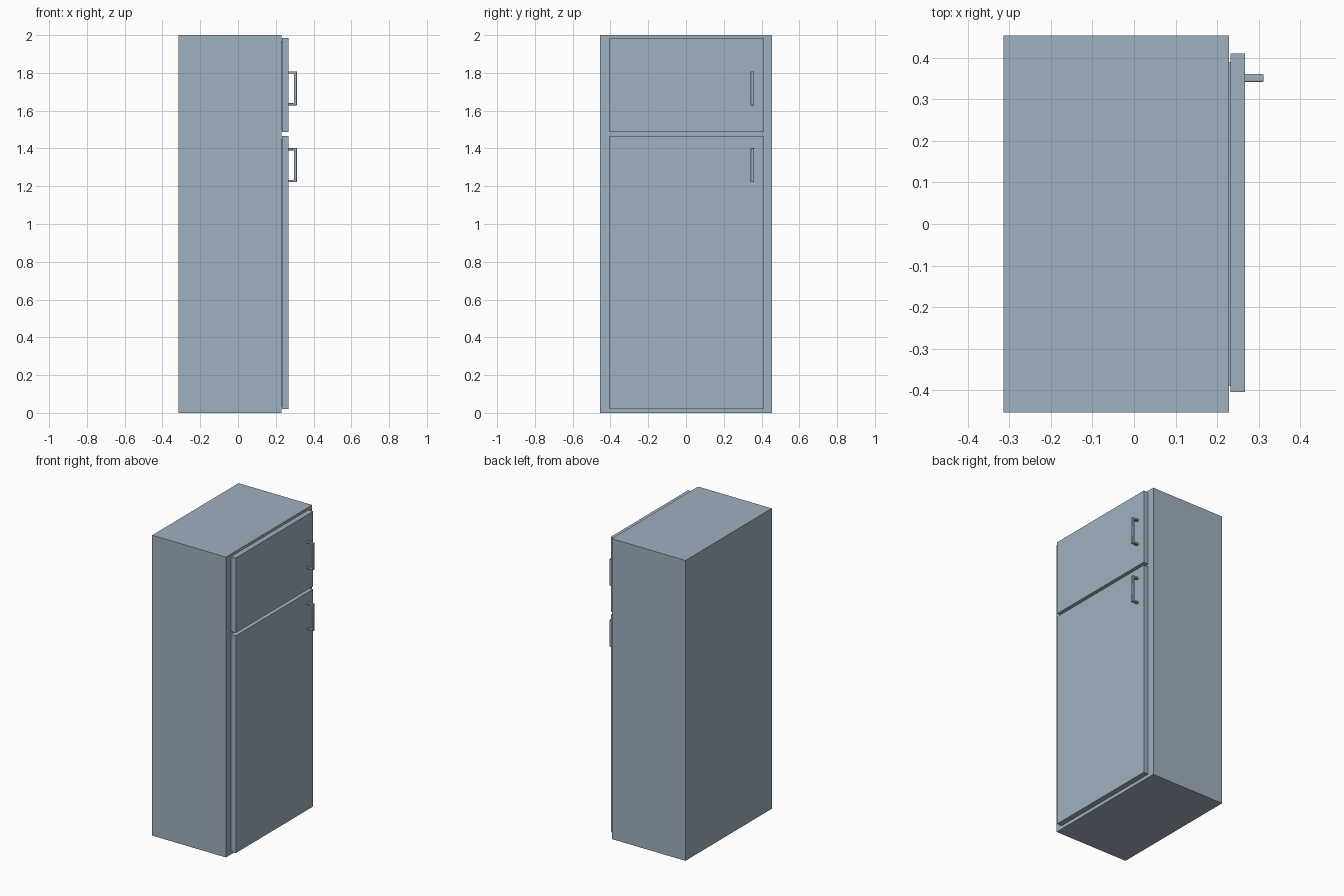
import bpy, bmesh

if "Cube" in bpy.data.objects:
    bpy.data.objects.remove(bpy.data.objects["Cube"])

paint = bpy.data.materials.new("blue_grey_enamel")
paint.diffuse_color = (0.35, 0.44, 0.53, 1)
paint.use_nodes = True
paint.node_tree.nodes["Principled BSDF"].inputs["Base Color"].default_value = paint.diffuse_color


def finish(bm, name, bevel=0.0):
    bmesh.ops.recalc_face_normals(bm, faces=bm.faces)
    mesh = bpy.data.meshes.new(name)
    bm.to_mesh(mesh)
    bm.free()
    mesh.materials.append(paint)
    ob = bpy.data.objects.new(name, mesh)
    bpy.context.collection.objects.link(ob)
    if bevel:
        mod = ob.modifiers.new("soft_edges", 'BEVEL')
        mod.width = bevel
        mod.segments = 2
        mod.limit_method = 'ANGLE'
    return ob


def box(name, x, y, z, bevel=0.0):
    bm = bmesh.new()
    bmesh.ops.create_cube(bm, size=1)
    for v in bm.verts:
        v.co = [r[0] if c < 0 else r[1] for c, r in zip(v.co, (x, y, z))]
    return finish(bm, name, bevel)


def handle(name, z0, z1):
    # C-shaped bracket profile in xz, extruded along y
    xb, xi, xo, t = 0.262, 0.297, 0.312, 0.012
    pts = [(xb, z0), (xo, z0), (xo, z1), (xb, z1),
           (xb, z1 - t), (xi, z1 - t), (xi, z0 + t), (xb, z0 + t)]
    bm = bmesh.new()
    face = bm.faces.new([bm.verts.new((x, 0.342, z)) for x, z in pts])
    ext = bmesh.ops.extrude_face_region(bm, geom=[face])
    moved = [g for g in ext["geom"] if isinstance(g, bmesh.types.BMVert)]
    bmesh.ops.translate(bm, verts=moved, vec=(0, 0.019, 0))
    ob = finish(bm, name, 0.003)
    bpy.context.view_layer.objects.active = ob
    ob.select_set(True)
    bpy.ops.object.shade_smooth_by_angle()
    ob.select_set(False)


# Cabinet
box("cabinet", (-0.314, 0.229), (-0.454, 0.454), (0, 2))

# Doors, each with a thin inset seal and a handle
for part, z0, z1, h0, h1 in (("freezer", 1.486, 1.985, 1.628, 1.808),
                             ("fridge", 0.02, 1.466, 1.222, 1.402)):
    box(part + "_door", (0.232, 0.267), (-0.404, 0.41), (z0, z1))
    box(part + "_seal", (0.228, 0.233), (-0.39, 0.39), (z0 + 0.015, z1 - 0.015))
    handle(part + "_handle", h0, h1)
